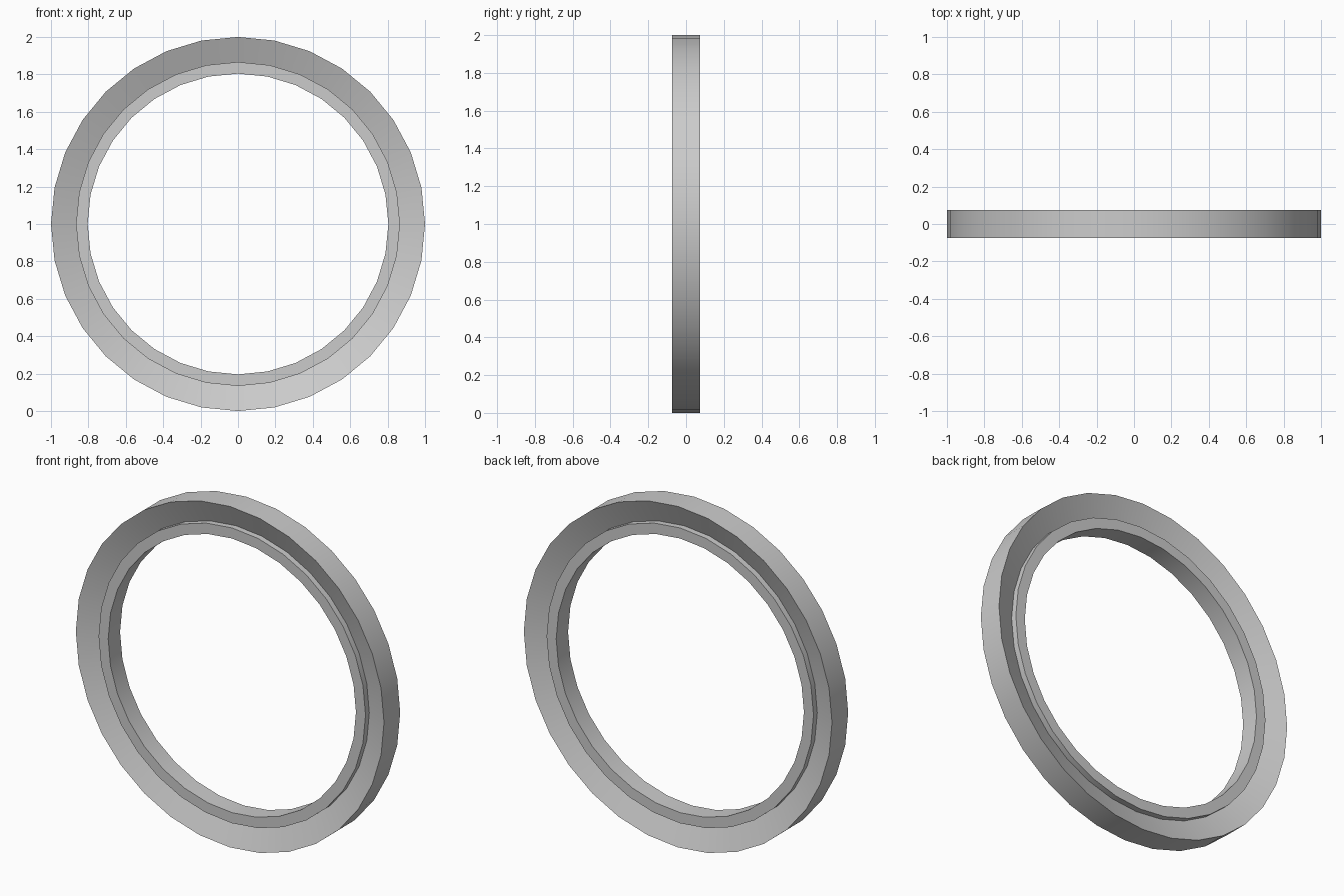
import bpy, bmesh, math
from mathutils import Matrix, Vector

cube = bpy.data.objects.get("Cube")
if cube:
    bpy.data.objects.remove(cube, do_unlink=True)

SIDES = 32

grey = bpy.data.materials.new("plain grey")
grey.use_nodes = True
colour = (0.6, 0.6, 0.6, 1.0)
grey.diffuse_color = colour
grey.node_tree.nodes["Principled BSDF"].inputs["Base Color"].default_value = colour

# Half cross-section (radius, depth): rim, dished face, raised inner lip
half = [(1.0, 0.075), (0.866, 0.02), (0.866, 0.055), (0.804, 0.055)]
profile = [(r, -d) for r, d in half] + [(r, d) for r, d in reversed(half)]

# Sweep the closed cross-section round the y axis
bm = bmesh.new()
rings = []
for i in range(SIDES):
    turn = Matrix.Rotation(math.tau * i / SIDES, 3, 'Y')
    rings.append([bm.verts.new(turn @ Vector((r, y, 0)) + Vector((0, 0, 1)))
                  for r, y in profile])
for i, ring in enumerate(rings):
    after = rings[(i + 1) % SIDES]
    for j in range(len(profile)):
        k = (j + 1) % len(profile)
        bm.faces.new((ring[j], ring[k], after[k], after[j]))
bmesh.ops.recalc_face_normals(bm, faces=bm.faces)

mesh = bpy.data.meshes.new("ring")
bm.to_mesh(mesh)
bm.free()
mesh.materials.append(grey)
ring_object = bpy.data.objects.new("ring", mesh)
bpy.context.collection.objects.link(ring_object)

# Smooth round the ring, crisp at the profile corners
bpy.context.view_layer.objects.active = ring_object
ring_object.select_set(True)
bpy.ops.object.shade_smooth_by_angle(angle=math.radians(20))
